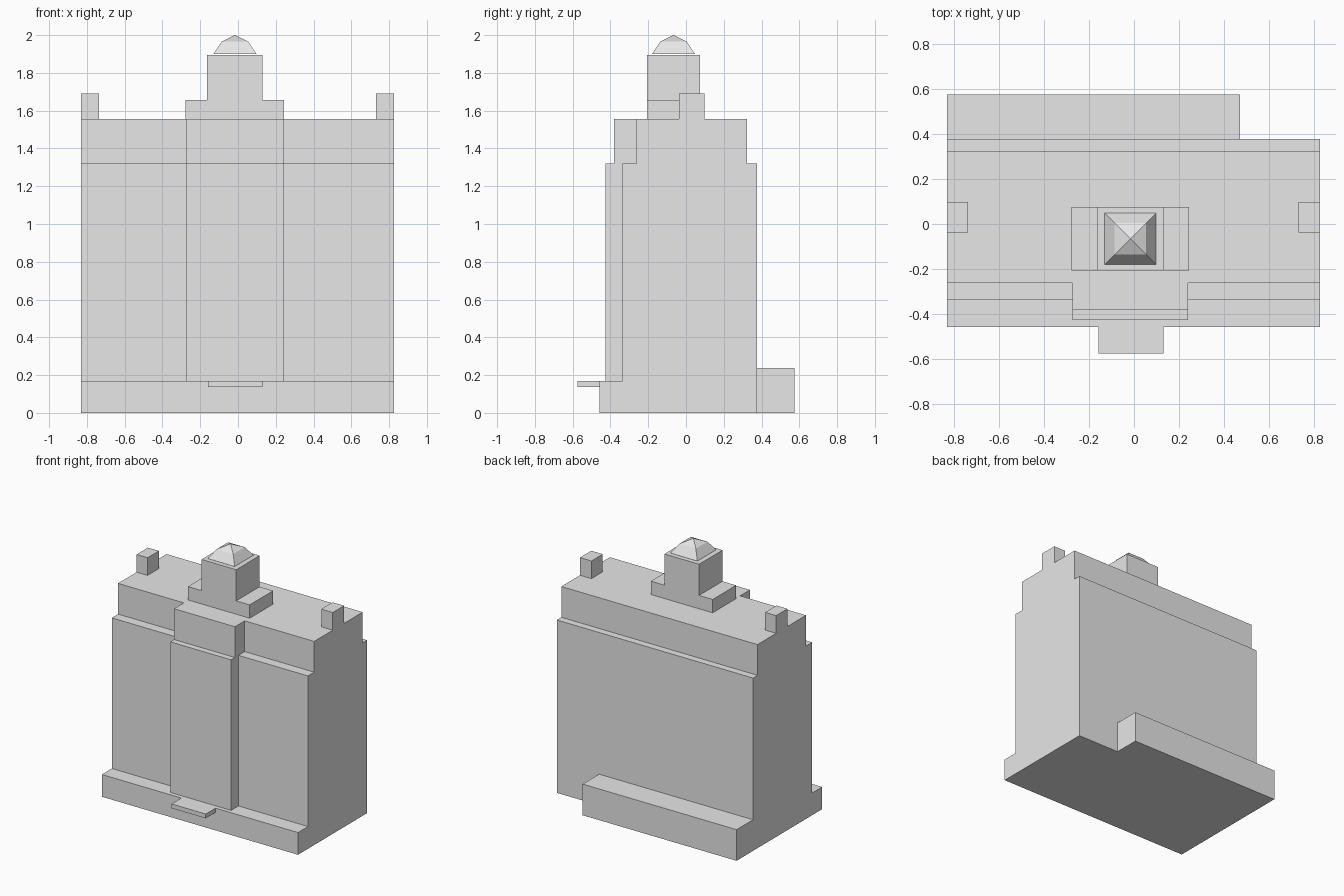
import bpy
import bmesh
from mathutils import Vector

cube = bpy.data.objects.get("Cube")
if cube:
    bpy.data.objects.remove(cube, do_unlink=True)

# One plain grey for the whole building
grey = bpy.data.materials.new("plain_grey")
grey.use_nodes = True
grey.diffuse_color = (0.8, 0.8, 0.8, 1)
grey.node_tree.nodes["Principled BSDF"].inputs["Base Color"].default_value = (0.8, 0.8, 0.8, 1)


def finish(name, bm):
    bmesh.ops.recalc_face_normals(bm, faces=bm.faces)
    mesh = bpy.data.meshes.new(name)
    bm.to_mesh(mesh)
    bm.free()
    mesh.materials.append(grey)
    obj = bpy.data.objects.new(name, mesh)
    bpy.context.scene.collection.objects.link(obj)
    return obj


def prism(name, profile, start, end, axis):
    """Extrude a (horizontal, z) profile along the x or y axis."""
    place = (lambda h, z: (start, h, z)) if axis == "x" else (lambda h, z: (h, start, z))
    push = Vector((end - start, 0, 0)) if axis == "x" else Vector((0, end - start, 0))
    bm = bmesh.new()
    face = bm.faces.new([bm.verts.new(place(h, z)) for h, z in profile])
    out = bmesh.ops.extrude_face_region(bm, geom=[face], use_keep_orig=True)
    moved = [v for v in out["geom"] if isinstance(v, bmesh.types.BMVert)]
    bmesh.ops.translate(bm, verts=moved, vec=push)
    return finish(name, bm)


def box(name, x, y, z):
    return prism(name, [(x[0], z[0]), (x[1], z[0]), (x[1], z[1]), (x[0], z[1])], y[0], y[1], "y")


LEFT, RIGHT = 0.827, -0.83
PLINTH, LEDGE, ROOF = 0.17, 1.32, 1.555
SHAFT_Y, ATTIC_Y, BACK_Y = -0.337, -0.262, 0.377

# Main block: plinth, shaft and set-back attic
prism("main_block", [
    (-0.457, 0), (BACK_Y, 0), (BACK_Y, LEDGE), (0.323, LEDGE), (0.323, ROOF),
    (ATTIC_Y, ROOF), (ATTIC_Y, LEDGE), (SHAFT_Y, LEDGE), (SHAFT_Y, PLINTH),
    (-0.457, PLINTH)], RIGHT, LEFT, "x")

# Projecting central bay with the same set-back
prism("central_bay", [
    (-0.426, PLINTH), (SHAFT_Y, PLINTH), (SHAFT_Y, LEDGE), (ATTIC_Y, LEDGE),
    (ATTIC_Y, ROOF), (-0.38, ROOF), (-0.38, LEDGE), (-0.426, LEDGE)],
    -0.274, 0.24, "x")

# Entrance canopy and low rear annex
box("entrance_canopy", (-0.158, 0.13), (-0.575, -0.457), (0.137, PLINTH))
box("rear_annex", (RIGHT, 0.47), (BACK_Y, 0.575), (0, 0.238))

# Chimneys flush with the end walls
for name, span in (("left_chimney", (0.73, LEFT)), ("right_chimney", (RIGHT, -0.737))):
    box(name, span, (-0.038, 0.098), (ROOF, 1.69))

# Stepped roof tower
prism("roof_tower", [
    (-0.278, ROOF), (0.244, ROOF), (0.244, 1.657), (0.13, 1.657), (0.13, 1.895),
    (-0.163, 1.895), (-0.163, 1.657), (-0.278, 1.657)], -0.207, 0.075, "y")

# Two-pitch pyramid cap
bm = bmesh.new()
cx, cy = -0.016, -0.066
rings = [[bm.verts.new((cx + sx * half, cy + sy * half, z))
          for sx, sy in ((-1, -1), (1, -1), (1, 1), (-1, 1))]
         for half, z in ((0.114, 1.9), (0.07, 1.966))]
apex = bm.verts.new((cx, cy, 2))
bm.faces.new(rings[0])
for i in range(4):
    j = (i + 1) % 4
    bm.faces.new((rings[0][i], rings[0][j], rings[1][j], rings[1][i]))
    bm.faces.new((rings[1][i], rings[1][j], apex))
finish("tower_cap", bm)
